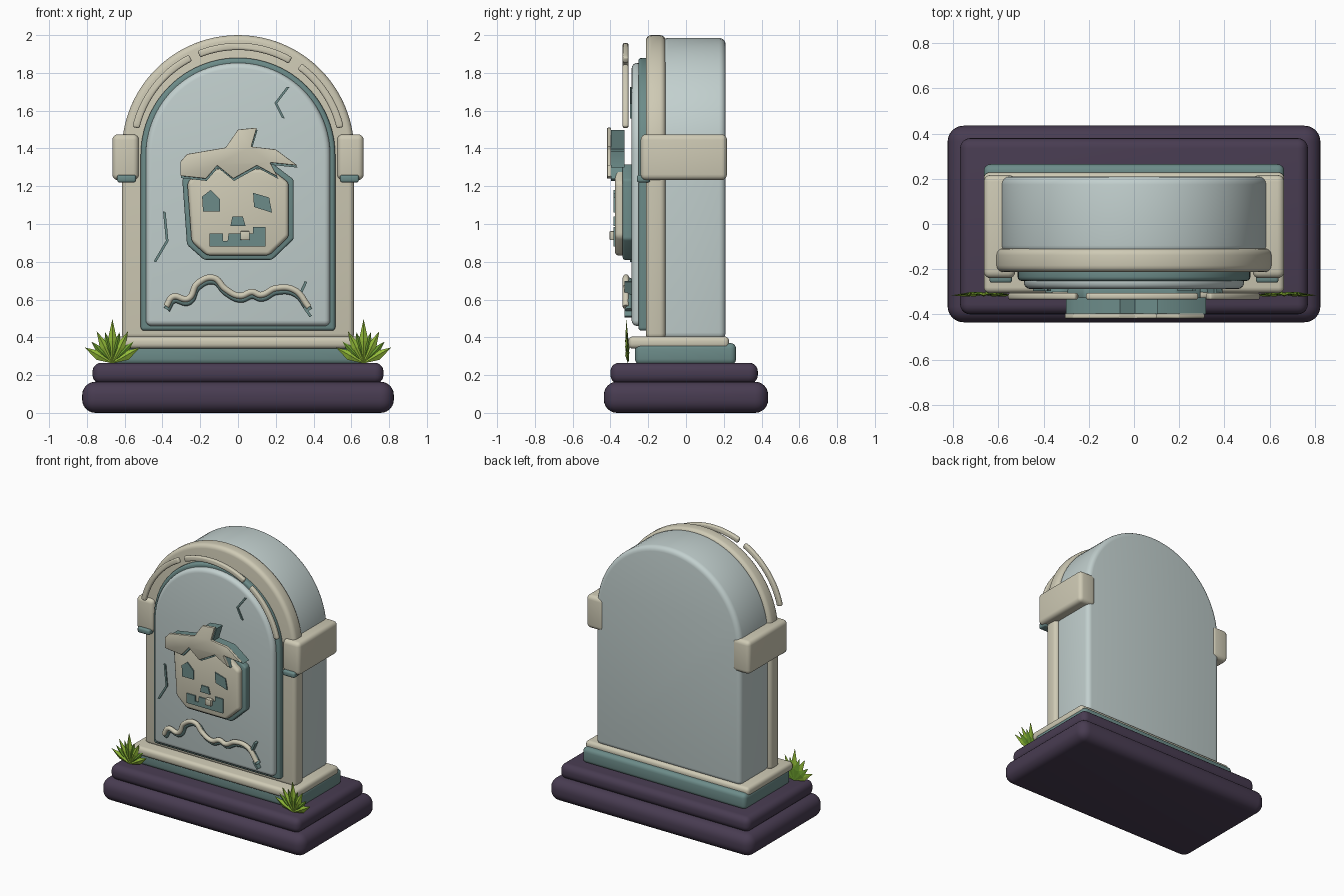
import bpy, bmesh
from math import sin, cos, pi, radians
from mathutils import Vector

if "Cube" in bpy.data.objects:
    bpy.data.objects.remove(bpy.data.objects["Cube"], do_unlink=True)


def material(name, rgb):
    m = bpy.data.materials.new(name)
    m.use_nodes = True
    m.diffuse_color = (*rgb, 1)
    m.node_tree.nodes["Principled BSDF"].inputs["Base Color"].default_value = (*rgb, 1)
    return m


CREAM = material("cream stone", (0.62, 0.59, 0.46))
GREY = material("pale grey stone", (0.54, 0.63, 0.62))
TEAL = material("teal stone", (0.15, 0.26, 0.25))
PURPLE = material("dark purple base", (0.065, 0.045, 0.083))
LEAF = material("light grass", (0.29, 0.50, 0.04))
LEAF_DARK = material("dark grass", (0.14, 0.32, 0.025))


def finish(bm, name, mat, smooth=True):
    bmesh.ops.recalc_face_normals(bm, faces=bm.faces)
    me = bpy.data.meshes.new(name)
    bm.to_mesh(me)
    bm.free()
    me.materials.append(mat)
    ob = bpy.data.objects.new(name, me)
    bpy.context.collection.objects.link(ob)
    if smooth:
        bpy.ops.object.select_all(action="DESELECT")
        ob.select_set(True)
        bpy.context.view_layer.objects.active = ob
        bpy.ops.object.shade_smooth_by_angle(angle=radians(40))
    return ob


def slab(name, outline, y0, y1, mat, bevel=0.0, segments=4):
    """Extrude an (x, z) outline from y0 to y1 and round its sharp edges."""
    bm = bmesh.new()
    front = [bm.verts.new((x, y0, z)) for x, z in outline]
    back = [bm.verts.new((x, y1, z)) for x, z in outline]
    bm.faces.new(front)
    bm.faces.new(back[::-1])
    n = len(front)
    for i in range(n):
        j = (i + 1) % n
        bm.faces.new((front[j], front[i], back[i], back[j]))
    bmesh.ops.recalc_face_normals(bm, faces=bm.faces)
    if bevel:
        edges = [e for e in bm.edges if e.calc_face_angle(0) > radians(25)]
        bmesh.ops.bevel(bm, geom=edges, offset=bevel, segments=segments,
                        profile=0.5, affect="EDGES", clamp_overlap=True)
    return finish(bm, name, mat)


def rect(x0, x1, z0, z1):
    return [(x0, z0), (x1, z0), (x1, z1), (x0, z1)]


def arch(r, bottom, top, n=48):
    pts = [(r * cos(pi * i / n), top - r + r * sin(pi * i / n)) for i in range(n + 1)]
    return [(-r, bottom), (r, bottom)] + pts


def ring_piece(r0, r1, a0, a1, cz, n=16):
    angles = [radians(a0 + (a1 - a0) * i / n) for i in range(n + 1)]
    return ([(r1 * cos(a), cz + r1 * sin(a)) for a in angles]
            + [(r0 * cos(a), cz + r0 * sin(a)) for a in reversed(angles)])


def tube(name, path, y, radius, mat, shift=(0, 0)):
    cu = bpy.data.curves.new(name, "CURVE")
    cu.dimensions = "3D"
    cu.bevel_depth = radius
    cu.bevel_resolution = 3
    cu.use_fill_caps = True
    sp = cu.splines.new("BEZIER")
    sp.bezier_points.add(len(path) - 1)
    for p, (x, z) in zip(sp.bezier_points, path):
        p.co = (x + shift[0], y, z + shift[1])
        p.handle_left_type = p.handle_right_type = "AUTO"
    cu.materials.append(mat)
    ob = bpy.data.objects.new(name, cu)
    bpy.context.collection.objects.link(ob)
    bpy.ops.object.select_all(action="DESELECT")
    ob.select_set(True)
    bpy.context.view_layer.objects.active = ob
    bpy.ops.object.convert(target="MESH")


def crack(name, path, y0=-0.297, y1=-0.28, w=0.007):
    """Bent groove line, widest in the middle and pointed at the ends."""
    pts = [Vector(p) for p in path]
    d = (pts[-1] - pts[0]).normalized()
    side = Vector((d.y, -d.x))
    left = [p + side * w for p in pts]
    right = [p - side * w for p in pts]
    slab(name, [tuple(p) for p in left + right[::-1]], y0, y1, TEAL)


# Stepped base
slab("lower_base", rect(-0.825, 0.825, 0, 0.165), -0.435, 0.435, PURPLE, 0.07, 6)
slab("upper_base", rect(-0.77, 0.77, 0.155, 0.265), -0.40, 0.38, PURPLE, 0.045, 5)
slab("teal_plinth", rect(-0.665, 0.665, 0.255, 0.37), -0.27, 0.265, TEAL, 0.03)
slab("cream_sill", rect(-0.665, 0.665, 0.34, 0.405), -0.305, 0.228, CREAM, 0.025)

# Stone body, frame and panels
slab("stone_body", arch(0.59, 0.39, 1.985), -0.13, 0.21, GREY, 0.035)
slab("front_frame", arch(0.615, 0.39, 2.0), -0.213, -0.108, CREAM, 0.03)
slab("teal_panel", arch(0.515, 0.435, 1.88), -0.252, -0.19, TEAL, 0.018)
slab("inscription_panel", arch(0.488, 0.46, 1.853), -0.288, -0.22, GREY, 0.03)

# Raised strips around the arch
for name, a0, a1 in (("right", 117, 167), ("top", 60, 112), ("left", 13, 54)):
    slab("arch_strip_" + name, ring_piece(0.536, 0.574, a0, a1, 1.385),
         -0.335, -0.305, CREAM, 0.01, 3)

# Shoulder blocks with teal feet
for name, s in (("left", 1), ("right", -1)):
    xs = sorted((s * 0.525, s * 0.665))
    slab("shoulder_block_" + name, rect(*xs, 1.232, 1.475), -0.24, 0.217, CREAM, 0.03)
    xs = sorted((s * 0.54, s * 0.64))
    slab("shoulder_foot_" + name, rect(*xs, 1.22, 1.26), -0.26, -0.19, TEAL, 0.012, 3)

# Carved pumpkin head
head = [(-0.295, 1.235), (-0.27, 0.89), (-0.18, 0.81), (0.18, 0.81),
        (0.295, 0.92), (0.295, 1.235), (0.19, 1.315), (-0.22, 1.315)]
slab("head_backing", head, -0.335, -0.28, TEAL, 0.012, 3)
inner = [(x * 0.91, 1.06 + (z - 1.06) * 0.91) for x, z in head]
slab("head", inner, -0.376, -0.31, CREAM, 0.022)

cap = [(-0.305, 1.33), (-0.27, 1.37), (-0.065, 1.405), (0, 1.5), (0.10, 1.51),
       (0.07, 1.41), (0.20, 1.395), (0.315, 1.31), (0.17, 1.325), (0.21, 1.25),
       (0.10, 1.31), (-0.025, 1.24), (-0.11, 1.31), (-0.17, 1.24), (-0.305, 1.255)]
slab("cap_backing", [(x + 0.004, z - 0.012) for x, z in cap], -0.398, -0.325, TEAL)
slab("cap", cap, -0.418, -0.396, CREAM, 0.004, 2)

# Face details
face = {
    "right_eye": [(-0.19, 1.145), (-0.145, 1.18), (-0.095, 1.13), (-0.095, 1.065), (-0.185, 1.065)],
    "left_eye": [(0.08, 1.165), (0.165, 1.14), (0.18, 1.06), (0.085, 1.09)],
    "nose": [(-0.03, 1.04), (0.025, 1.04), (0.04, 0.99), (-0.04, 0.99)],
    "mouth": [(-0.15, 0.95), (-0.08, 0.95), (-0.08, 0.91), (-0.055, 0.91), (-0.05, 0.95),
              (0.08, 0.95), (0.08, 0.985), (0.145, 0.985), (0.145, 0.88), (-0.15, 0.88)],
}
for name, pts in face.items():
    slab(name, pts, -0.384, -0.374, TEAL)
slab("tooth", rect(0.013, 0.062, 0.915, 0.962), -0.405, -0.37, CREAM, 0.005, 2)

# Wavy vine with a teal under-layer
vine = [(-0.38, 0.565), (-0.345, 0.615), (-0.265, 0.605), (-0.215, 0.685), (-0.13, 0.715),
        (-0.065, 0.655), (0.01, 0.62), (0.075, 0.64), (0.12, 0.625), (0.20, 0.66),
        (0.30, 0.65), (0.375, 0.56)]
tube("vine", vine, -0.318, 0.017, CREAM)
tube("vine_backing", vine, -0.303, 0.019, TEAL, (0.003, -0.018))

# Cracks
crack("upper_crack", [(0.265, 1.725), (0.20, 1.64), (0.24, 1.56)])
crack("side_crack", [(-0.39, 1.065), (-0.375, 0.91), (-0.44, 0.80)])
crack("vine_crack_upper", [(0.36, 0.695), (0.33, 0.63)], -0.325)
crack("vine_crack_lower", [(0.35, 0.56), (0.385, 0.51)], -0.325)


# Grass tufts
def tuft(name, cx):
    bm = bmesh.new()
    blades = [(0, 0.235, 0), (-26, 0.19, 0), (26, 0.19, 0), (-44, 0.16, 1),
              (44, 0.16, 1), (-60, 0.168, 0), (60, 0.168, 0), (-13, 0.17, 1), (13, 0.17, 1)]
    for angle, length, dark in blades:
        a = radians(angle)
        up, side = Vector((sin(a), 0, cos(a))), Vector((cos(a), 0, -sin(a)))
        root = Vector((cx, -0.308 + 0.004 * dark, 0.262))
        mid = root + up * length * 0.5
        base, tip = bm.verts.new(root), bm.verts.new(root + up * length + Vector((0, -0.008, 0)))
        lf, rt = bm.verts.new(mid - side * 0.026), bm.verts.new(mid + side * 0.026)
        ridge = bm.verts.new(mid + Vector((0, -0.014, 0)))
        back = bm.verts.new(mid + Vector((0, 0.004, 0)))
        ring = (base, lf, tip, rt)
        for i in range(4):
            for centre in (ridge, back):
                f = bm.faces.new((ring[i], ring[(i + 1) % 4], centre))
                f.material_index = dark
    ob = finish(bm, name, LEAF, smooth=False)
    ob.data.materials.append(LEAF_DARK)


tuft("grass_left", 0.665)
tuft("grass_right", -0.665)
